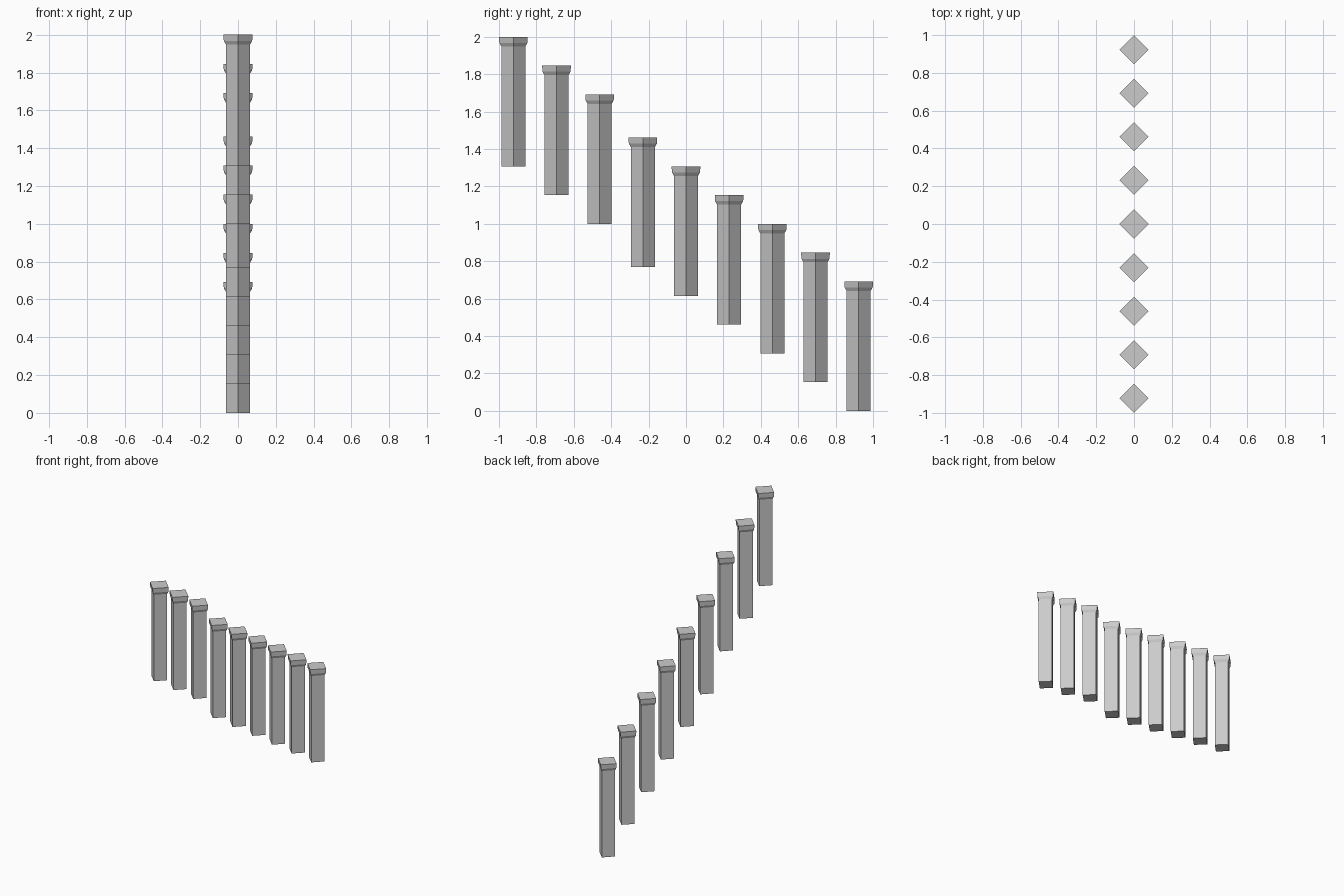
import bpy, bmesh, math

if "Cube" in bpy.data.objects:
    bpy.data.objects.remove(bpy.data.objects["Cube"])

U = 1 / 13                      # layout module
HEIGHT = 9 * U
# (corner radius, height) of the post from foot to cap
PROFILE = [(0.064, 0.0), (0.064, HEIGHT - 0.051),
           (0.075, HEIGHT - 0.033), (0.077, HEIGHT)]
# height of each foot in modules, front to back
FEET = [17, 15, 13, 10, 8, 6, 4, 2, 0]


def post_mesh():
    """Four-sided post turned 45 degrees, with a flared cap."""
    bm = bmesh.new()
    rings = []
    for r, z in PROFILE:
        rings.append([bm.verts.new((r * math.cos(i * math.pi / 2),
                                    r * math.sin(i * math.pi / 2), z))
                      for i in range(4)])
    for low, high in zip(rings, rings[1:]):
        for i in range(4):
            j = (i + 1) % 4
            bm.faces.new((low[i], low[j], high[j], high[i]))
    bm.faces.new(rings[0][::-1])
    bm.faces.new(rings[-1])
    mesh = bpy.data.meshes.new("baluster")
    bm.to_mesh(mesh)
    bm.free()
    return mesh


# Row of identical posts stepping down towards the back
mesh = post_mesh()
for i, foot in enumerate(FEET):
    post = bpy.data.objects.new(f"baluster_{i + 1}", mesh)
    post.location = (0, (i - 4) * 3 * U, foot * U)
    bpy.context.collection.objects.link(post)
